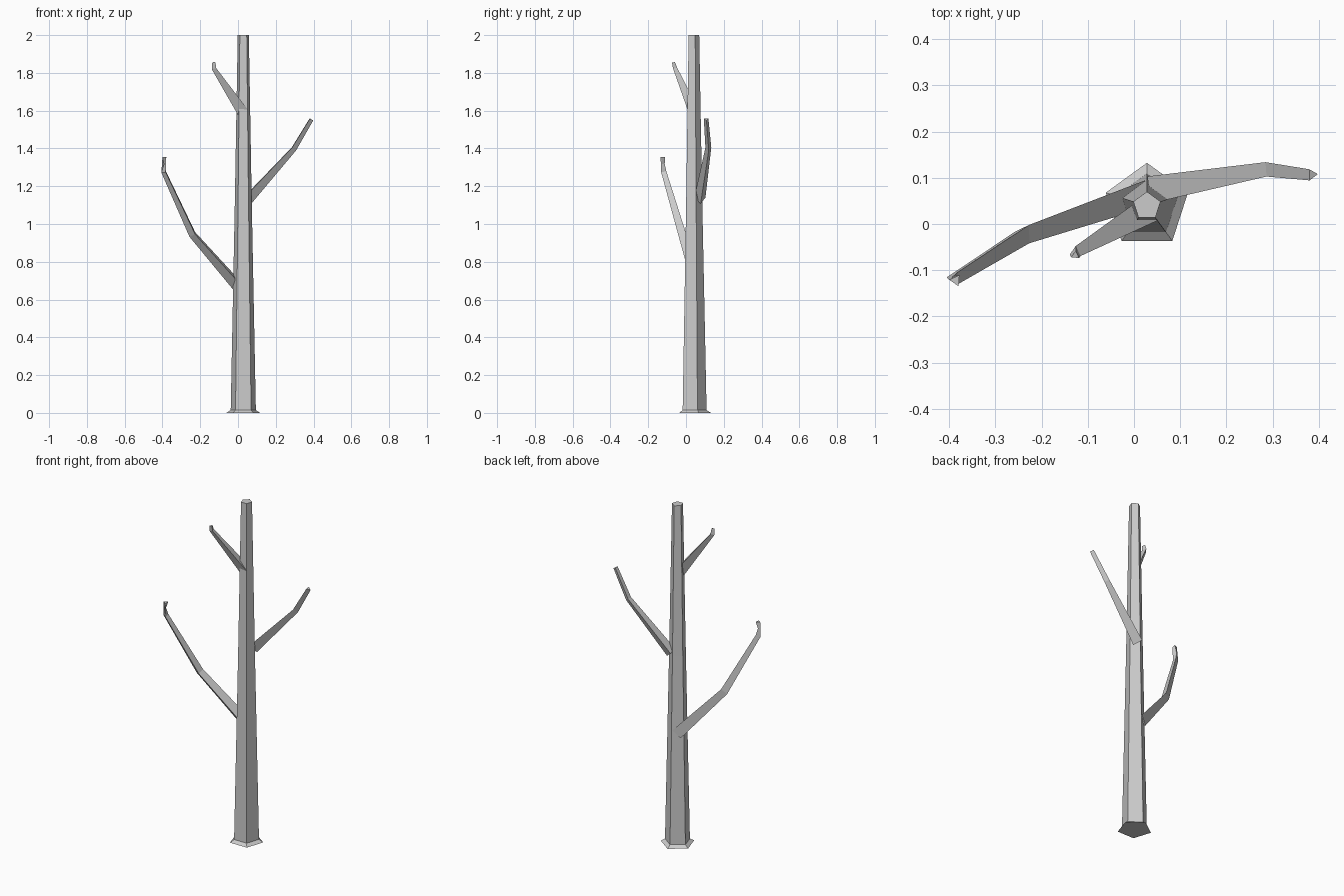
import bpy, bmesh, math
from mathutils import Vector

if "Cube" in bpy.data.objects:
    bpy.data.objects.remove(bpy.data.objects["Cube"])


def make_object(name, rings):
    """Skin a list of equal-sized vertex rings and cap both ends."""
    bm = bmesh.new()
    loops = [[bm.verts.new(p) for p in ring] for ring in rings]
    n = len(loops[0])
    for a, b in zip(loops, loops[1:]):
        for i in range(n):
            j = (i + 1) % n
            bm.faces.new((a[i], a[j], b[j], b[i]))
    bm.faces.new(loops[0][::-1])
    bm.faces.new(loops[-1])
    bmesh.ops.recalc_face_normals(bm, faces=bm.faces)
    mesh = bpy.data.meshes.new(name)
    bm.to_mesh(mesh)
    bm.free()
    obj = bpy.data.objects.new(name, mesh)
    bpy.context.collection.objects.link(obj)
    return obj


def pentagon(radius, z):
    return [(0.028 + radius * math.cos(math.pi / 2 + i * math.tau / 5),
             0.039 + radius * math.sin(math.pi / 2 + i * math.tau / 5), z)
            for i in range(5)]


def branch(name, path, turn):
    """Three-sided tapering tube; path holds (x, y, z, radius)."""
    pts = [Vector(p[:3]) for p in path]
    run = pts[-1] - pts[0]
    side = Vector((run.y, -run.x, 0)).normalized()
    if side.y > 0:
        side = -side
    rings = []
    for i, p in enumerate(pts):
        before = (p - pts[max(i - 1, 0)]).normalized()
        after = (pts[min(i + 1, len(pts) - 1)] - p).normalized()
        t = (before + after).normalized()
        s = (side - t * side.dot(t)).normalized()
        up = t.cross(s)
        if up.z < 0:
            up = -up
        angles = [math.radians(turn + 120 * k) for k in range(3)]
        rings.append([p + path[i][3] * (s * math.cos(a) + up * math.sin(a))
                      for a in angles])
    return make_object(name, rings)


# Five-sided trunk with a flared foot
make_object("trunk", [pentagon(0.0935, 0), pentagon(0.07, 0.015),
                      pentagon(0.047, 1.12), pentagon(0.031, 2.0)])

# Bare branches
branch("lower_branch", [(0.01, 0.068, 0.665, 0.036), (-0.237, -0.02, 0.945, 0.024),
                        (-0.39, -0.117, 1.275, 0.016), (-0.386, -0.122, 1.355, 0.014)], 0)
branch("middle_branch", [(0.045, 0.075, 1.13, 0.034), (0.293, 0.119, 1.4, 0.018),
                         (0.386, 0.107, 1.555, 0.014)], 30)
branch("upper_branch", [(0.025, 0.03, 1.6, 0.035), (-0.127, -0.061, 1.825, 0.014),
                        (-0.127, -0.068, 1.855, 0.01)], 20)
